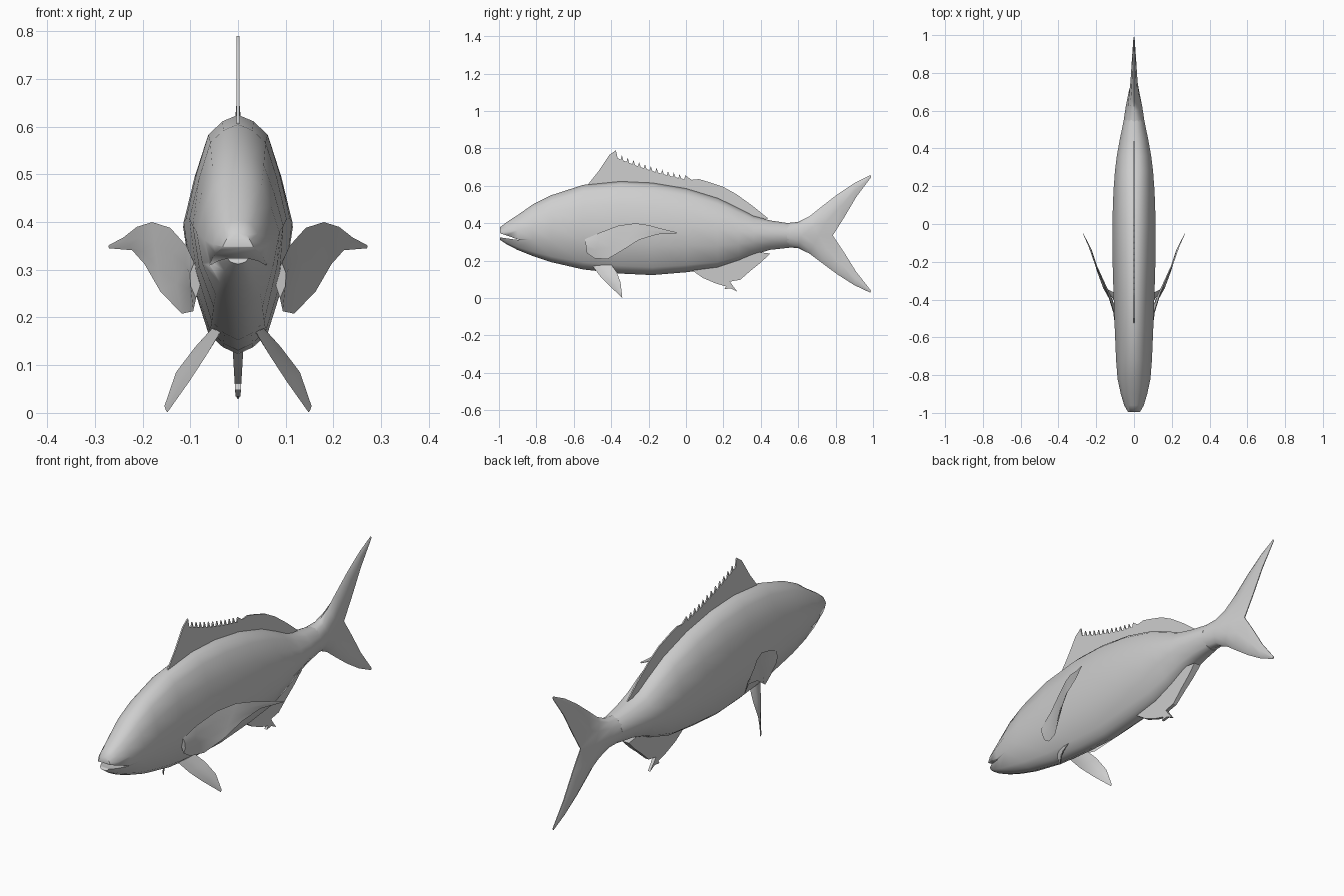
import bpy, bmesh, math

grey = bpy.data.materials.new("light_grey")
grey.diffuse_color = (0.62, 0.62, 0.62, 1)


def finish(name, bm, angle=50):
    """Turn a bmesh into a named, smooth-shaded object."""
    bmesh.ops.remove_doubles(bm, verts=bm.verts, dist=0.0002)
    bmesh.ops.recalc_face_normals(bm, faces=bm.faces)
    me = bpy.data.meshes.new(name)
    bm.to_mesh(me)
    bm.free()
    ob = bpy.data.objects.new(name, me)
    bpy.context.collection.objects.link(ob)
    me.materials.append(grey)
    bpy.ops.object.select_all(action='DESELECT')
    ob.select_set(True)
    bpy.context.view_layer.objects.active = ob
    bpy.ops.object.shade_smooth_by_angle(angle=math.radians(angle))
    return ob


def loft(bm, rings, closed=True, caps=True):
    """Skin a list of equal-length point rings."""
    vs = [[bm.verts.new(p) for p in r] for r in rings]
    n = len(vs[0])
    for a, b in zip(vs, vs[1:]):
        for i in range(n if closed else n - 1):
            j = (i + 1) % n
            bm.faces.new((a[i], a[j], b[j], b[i]))
    if caps:
        bm.faces.new(vs[0])
        bm.faces.new(vs[-1])


def plate(name, outline, half):
    """Flat fin in the centre plane; half(z) gives its half thickness."""
    bm = bmesh.new()
    loft(bm, [[(s * half(z), y, z) for y, z in outline] for s in (-1, 1)])
    return finish(name, bm, 30)


# Body: y, top z, bottom z, half width
stations = [
    (-0.995, 0.378, 0.312, 0.032), (-0.96, 0.405, 0.288, 0.052),
    (-0.90, 0.444, 0.257, 0.070), (-0.82, 0.500, 0.225, 0.087),
    (-0.72, 0.550, 0.192, 0.095), (-0.55, 0.605, 0.153, 0.102),
    (-0.35, 0.625, 0.131, 0.109), (-0.18, 0.617, 0.123, 0.114),
    (0.0, 0.587, 0.138, 0.115), (0.17, 0.535, 0.160, 0.109),
    (0.28, 0.482, 0.197, 0.101), (0.36, 0.440, 0.231, 0.091),
    (0.45, 0.415, 0.258, 0.075), (0.55, 0.400, 0.269, 0.054),
]
half_section = [(0, 1), (0.30, 0.972), (0.57, 0.915), (0.80, 0.75), (1, 0.56),
                (0.86, 0.32), (0.54, 0.085), (0.28, 0.03), (0, 0)]
section = half_section + [(-x, z) for x, z in half_section[-2:0:-1]]
bm = bmesh.new()
loft(bm, [[(x * w, y, lo + t * (hi - lo)) for x, t in section]
          for y, hi, lo, w in stations])
body = finish("body", bm, 55)

# Open mouth cut out of the snout with a wedge
bm = bmesh.new()
wedge = [(-1.02, 0.356), (-0.885, 0.309), (-1.02, 0.328)]
loft(bm, [[(x, y, z) for y, z in wedge] for x in (-0.2, 0.2)])
cutter = finish("mouth_cutter", bm)
cutter.hide_render = True
bpy.context.view_layer.objects.active = body
cut = body.modifiers.new("mouth", 'BOOLEAN')
cut.operation, cut.object, cut.solver = 'DIFFERENCE', cutter, 'EXACT'
bpy.ops.object.modifier_apply(modifier=cut.name)
bpy.data.objects.remove(cutter)

# Forked tail: outer y, outer rise, inner y, inner rise, mid width, inner width
MID = 0.335
lobe = [
    (0.54, 0.066, 0.54, 0.0, 0.045, 0.056),
    (0.60, 0.072, 0.62, 0.0, 0.034, 0.044),
    (0.66, 0.102, 0.71, 0.0, 0.026, 0.026),
    (0.72, 0.150, 0.785, 0.0, 0.019, 0.002),
    (0.81, 0.220, 0.845, 0.095, 0.014, 0.002),
    (0.90, 0.280, 0.910, 0.205, 0.009, 0.002),
    (0.985, 0.322, 0.990, 0.312, 0.003, 0.001),
]
bm = bmesh.new()
for sign in (1, -0.95):
    rings = []
    for oy, oz, iy, iz, w, wi in lobe:
        side = [(t, x) for t, x in ((0.5, w), (0.15, w * 0.65))]
        prof = [(1, wi)] + side + [(0, 0.0)]
        prof += [(t, -x) for t, x in prof[-2::-1]]
        rings.append([(x, oy + t * (iy - oy), MID + sign * (oz + t * (iz - oz)))
                      for t, x in prof])
    loft(bm, rings, closed=False, caps=False)
    # trailing edge and tip
    for a, b in zip(rings[3:], rings[4:]):
        bm.faces.new([bm.verts.new(p) for p in (a[0], a[-1], b[-1], b[0])])
    bm.faces.new([bm.verts.new(p) for p in rings[-1]])
finish("tail_fin", bm, 50)

# Dorsal fin: spiny front crest, then a smooth rear lobe
crest = [(-0.53, 0.600), (-0.47, 0.675), (-0.41, 0.765), (-0.375, 0.79)]
N = 12
for i in range(N):
    y = -0.365 + 0.37 * i / N
    f = (y + 0.365) / 0.37
    z = 0.755 - 0.155 * f + 0.042 * f * f
    crest += [(y, z - 0.008), (y + 0.016, z - 0.014), (y + 0.022, z + 0.008)]
crest += [(0.03, 0.632), (0.07, 0.636), (0.13, 0.618), (0.20, 0.594),
          (0.27, 0.555), (0.36, 0.490), (0.44, 0.425), (0.35, 0.430),
          (0.17, 0.510), (0.0, 0.560), (-0.20, 0.590), (-0.40, 0.600)]
plate("dorsal_fin", crest, lambda z: 0.003)

# Anal fin
plate("anal_fin",
      [(0.03, 0.150), (0.09, 0.108), (0.16, 0.078), (0.215, 0.062),
       (0.205, 0.048), (0.24, 0.052), (0.275, 0.034), (0.25, 0.066),
       (0.235, 0.088), (0.29, 0.098), (0.35, 0.150), (0.40, 0.190),
       (0.45, 0.238), (0.36, 0.250), (0.17, 0.190)],
      lambda z: 0.005 + 0.06 * max(z - 0.03, 0))


def paired_fin(name, pairs, thick, bend):
    """Leaf-shaped fin from leading/trailing edge points, on both sides."""
    for side, s in (("right", 1), ("left", -1)):
        rings = []
        last = len(pairs) - 1
        for i, (a, b) in enumerate(pairs):
            t = thick * (1 - 0.85 * i / last)
            ring = []
            for f, off in ((0, 0), (0.3, t), (0.65, t), (1, 0), (0.65, -t), (0.3, -t)):
                p = [u + f * (v - u) for u, v in zip(a, b)]
                p[0] += off + bend * 4 * f * (1 - f) * math.sin(math.pi * i / last)
                ring.append((s * p[0], p[1], p[2]))
            rings.append(ring)
        bm = bmesh.new()
        loft(bm, rings)
        finish(side + "_" + name, bm, 50)


# Pectoral fins (upper edge, lower edge)
paired_fin("pectoral_fin", [
    ((0.092, -0.54, 0.315), (0.088, -0.53, 0.240)),
    ((0.108, -0.46, 0.350), (0.094, -0.49, 0.213)),
    ((0.142, -0.36, 0.388), (0.118, -0.42, 0.208)),
    ((0.180, -0.27, 0.400), (0.163, -0.34, 0.255)),
    ((0.212, -0.20, 0.390), (0.196, -0.25, 0.312)),
    ((0.240, -0.12, 0.368), (0.222, -0.15, 0.341)),
    ((0.270, -0.05, 0.352), (0.270, -0.05, 0.345))], 0.010, -0.006)

# Pelvic fins (leading edge, trailing edge)
paired_fin("pelvic_fin", [
    ((0.036, -0.50, 0.172), (0.052, -0.40, 0.180)),
    ((0.068, -0.46, 0.118), (0.090, -0.370, 0.138)),
    ((0.102, -0.41, 0.066), (0.130, -0.350, 0.085)),
    ((0.148, -0.34, 0.001), (0.154, -0.342, 0.015))], 0.008, 0.0)
